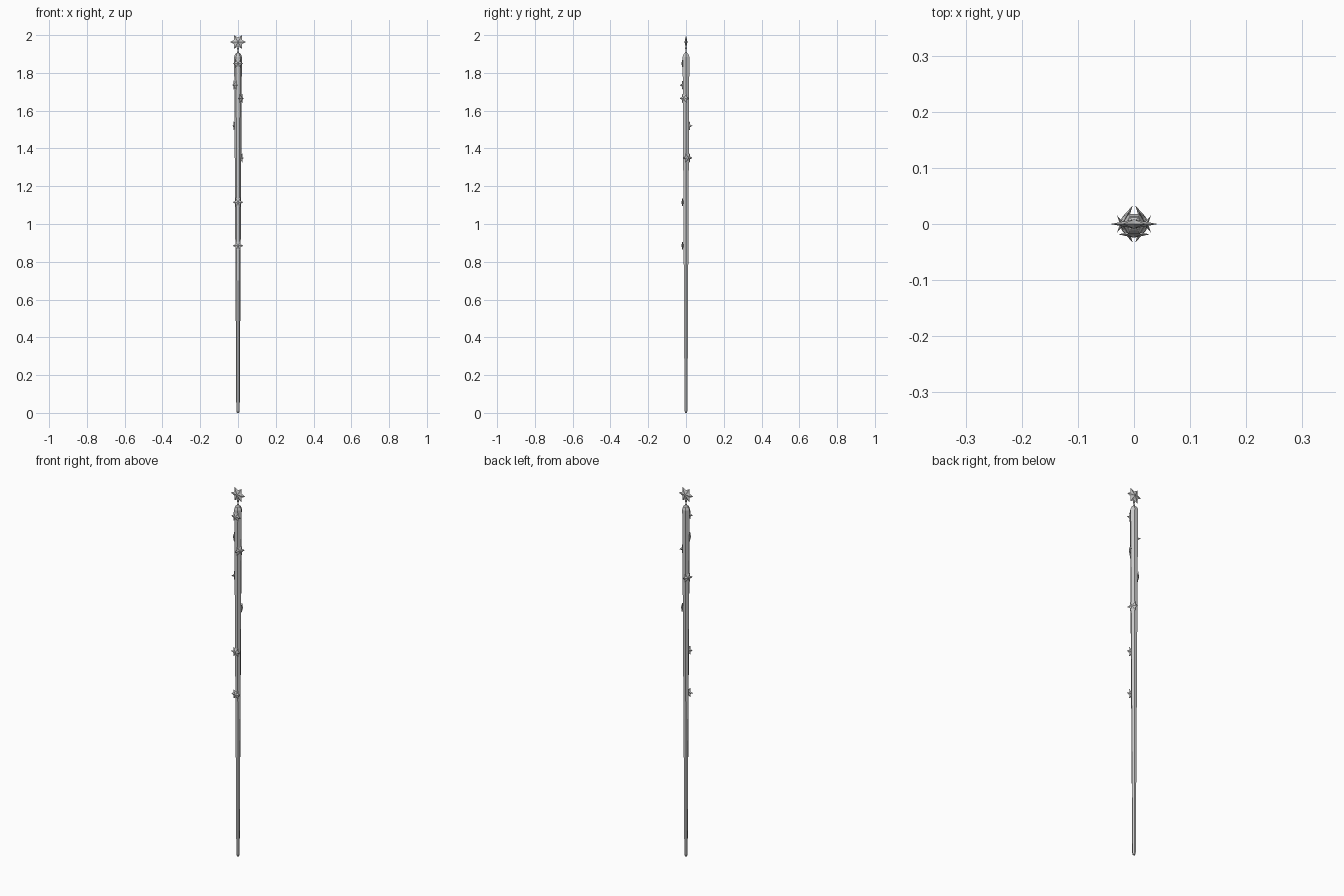
import bpy
from math import sin, cos, pi, radians
from mathutils import Matrix, Vector

if "Cube" in bpy.data.objects:
    bpy.data.objects.remove(bpy.data.objects["Cube"])


def make_object(name, verts, faces):
    mesh = bpy.data.meshes.new(name)
    mesh.from_pydata(verts, [], faces)
    mesh.update()
    obj = bpy.data.objects.new(name, mesh)
    bpy.context.collection.objects.link(obj)
    return obj


def lathe(name, profile, sides=6):
    # Faceted turned shape from (radius, height) pairs
    verts = [(r * cos(2 * pi * i / sides), r * sin(2 * pi * i / sides), z)
             for r, z in profile for i in range(sides)]
    faces = []
    for k in range(len(profile) - 1):
        a, b = k * sides, (k + 1) * sides
        for i in range(sides):
            j = (i + 1) % sides
            faces.append((a + i, a + j, b + j, b + i))
    faces.append(tuple(reversed(range(sides))))
    faces.append(tuple(range(len(verts) - sides, len(verts))))
    return make_object(name, verts, faces)


def star(name, radius, depth, height, angle, distance):
    # Six-pointed faceted star, facing outwards along the given angle
    verts = []
    for i in range(12):
        r = radius if i % 2 == 0 else radius * 0.56
        t = i * pi / 6
        verts.append(Vector((r * cos(t), 0, r * sin(t))))
    verts += [Vector((0, -depth, 0)), Vector((0, depth, 0))]
    faces = []
    for i in range(12):
        j = (i + 1) % 12
        faces += [(i, j, 12), (j, i, 13)]
    turn = Matrix.Rotation(radians(angle + 90), 4, 'Z')
    place = turn @ Matrix.Translation((0, -distance, height))
    return make_object(name, [place @ v for v in verts], faces)


# Tapered six-sided rod with a bevelled foot and head
lathe("rod", [(0.006, 0), (0.009, 0.012), (0.0205, 1.885), (0.015, 1.9)])

# Pinched neck holding the finial
lathe("finial_neck", [(0.015, 1.899), (0.005, 1.908), (0.003, 1.918), (0.006, 1.935)])

# Large star on top
star("finial_star", 0.042, 0.008, 1.9635, -90, 0)

# Small stars scattered around the rod: height, facing angle
small_stars = [(1.85, -90), (1.735, -150), (1.665, -30), (1.52, 150),
               (1.35, 30), (1.115, -90), (0.885, -90)]
for n, (z, angle) in enumerate(small_stars, 1):
    star(f"small_star_{n}", 0.028, 0.006, z, angle, 0.0185)
